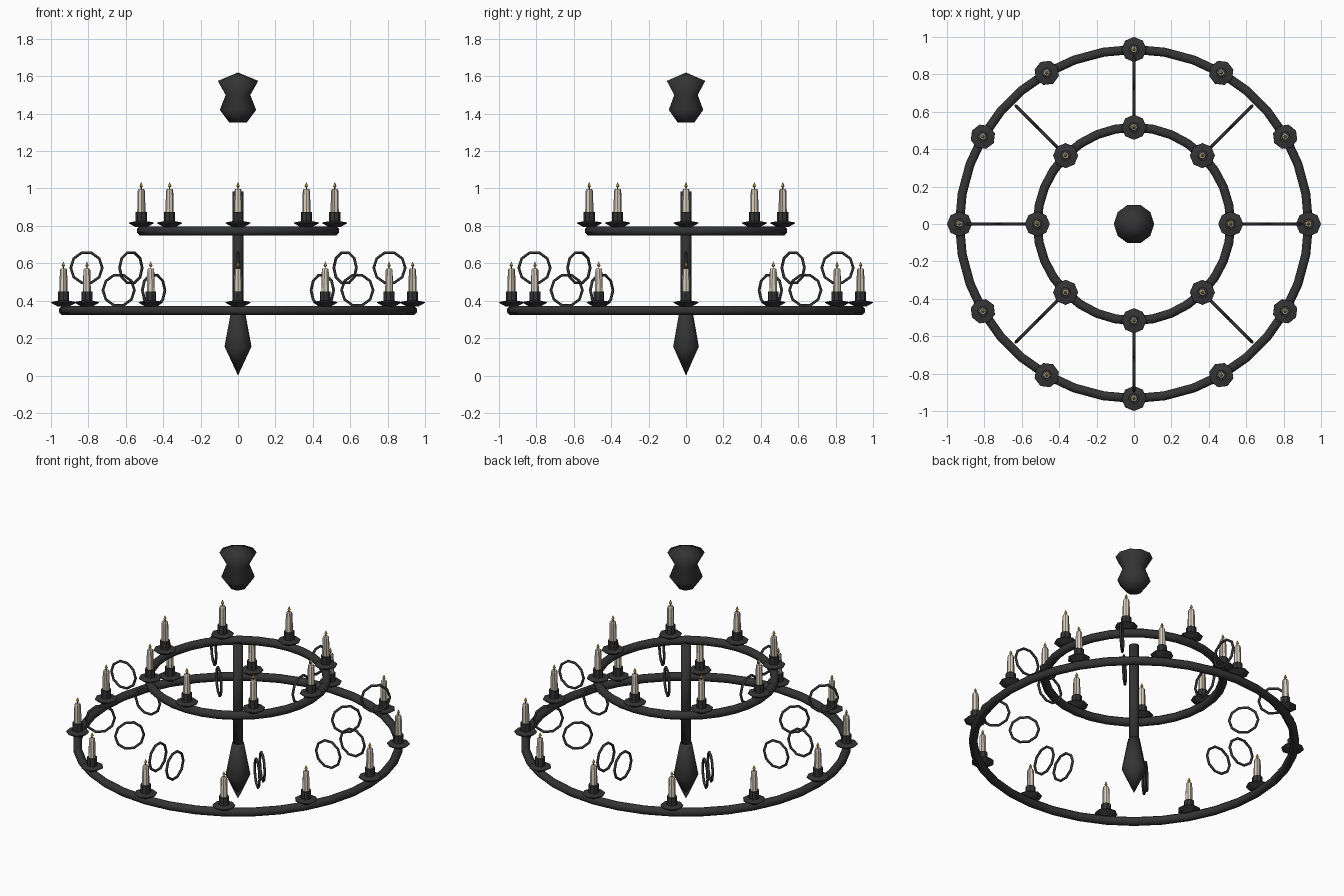
import bpy, bmesh, math

if "Cube" in bpy.data.objects:
    bpy.data.objects.remove(bpy.data.objects["Cube"])

def material(name, rgb):
    m = bpy.data.materials.new(name)
    m.diffuse_color = (*rgb, 1)
    m.use_nodes = True
    m.node_tree.nodes["Principled BSDF"].inputs["Base Color"].default_value = m.diffuse_color
    return m

IRON = material("dark iron", (0.034, 0.034, 0.035))
WAX = material("ivory wax", (0.72, 0.65, 0.54))
WAX_DARK = material("shaded wax drips", (0.42, 0.37, 0.30))
FLAME = material("golden flame", (0.85, 0.55, 0.12))
WICK = material("black wick", (0.02, 0.017, 0.014))

def finish(bm, name, mats, smooth=False):
    bmesh.ops.recalc_face_normals(bm, faces=bm.faces)
    me = bpy.data.meshes.new(name)
    bm.to_mesh(me)
    bm.free()
    for m in mats:
        me.materials.append(m)
    for p in me.polygons:
        p.use_smooth = smooth
    return me

def lathe(name, profile, sides, mats, mat_rule=None, smooth=False):
    """Spin (radius, z) points around z; radius 0 makes a tip, other ends are capped."""
    bm = bmesh.new()
    rings = []
    for r, z in profile:
        if r == 0:
            rings.append([bm.verts.new((0, 0, z))])
        else:
            rings.append([bm.verts.new((r * math.cos(2 * math.pi * k / sides),
                                        r * math.sin(2 * math.pi * k / sides), z))
                          for k in range(sides)])
    for a, b in zip(rings, rings[1:]):
        for k in range(sides):
            n = (k + 1) % sides
            if len(a) == 1:
                f = bm.faces.new((a[0], b[n], b[k]))
            elif len(b) == 1:
                f = bm.faces.new((a[k], a[n], b[0]))
            else:
                f = bm.faces.new((a[k], a[n], b[n], b[k]))
            if mat_rule:
                f.material_index = mat_rule(k)
    for ring in (rings[0], rings[-1]):
        if len(ring) > 1:
            bm.faces.new(ring)
    return finish(bm, name, mats, smooth)

def torus(name, major, minor, seg, sides):
    bm = bmesh.new()
    v = []
    for i in range(seg):
        a = 2 * math.pi * i / seg
        row = []
        for j in range(sides):
            b = 2 * math.pi * (j + 0.5) / sides
            r = major + minor * math.cos(b)
            row.append(bm.verts.new((r * math.cos(a), r * math.sin(a), minor * math.sin(b))))
        v.append(row)
    for i in range(seg):
        for j in range(sides):
            i2, j2 = (i + 1) % seg, (j + 1) % sides
            bm.faces.new((v[i][j], v[i2][j], v[i2][j2], v[i][j2]))
    return finish(bm, name, [IRON], True)

def place(name, mesh, loc=(0, 0, 0), rot=(0, 0, 0)):
    ob = bpy.data.objects.new(name, mesh)
    ob.location = loc
    ob.rotation_euler = rot
    bpy.context.collection.objects.link(ob)
    return ob

LOW_Z, HIGH_Z = 0.348, 0.773
LOW_R, HIGH_R = 0.933, 0.517

# Ceiling mount, central shaft and pointed finial
place("ceiling_mount", lathe("ceiling_mount", [
    (0.048, 1.354), (0.097, 1.42), (0.066, 1.50), (0.108, 1.575), (0, 1.62)],
    10, [IRON], smooth=True))
place("central_shaft", lathe("central_shaft", [(0.03, 0.34), (0.03, 0.985)],
                             10, [IRON], smooth=True))
place("finial", lathe("finial", [(0, 0), (0.072, 0.155), (0.034, 0.36)],
                      10, [IRON], smooth=True))

# Two hoop tiers
place("lower_hoop", torus("lower_hoop", LOW_R, 0.026, 36, 8), (0, 0, LOW_Z))
place("upper_hoop", torus("upper_hoop", HIGH_R, 0.026, 32, 8), (0, 0, HIGH_Z))

# Decorative link rings standing in eight radial planes
link = torus("link_ring", 0.085, 0.008, 10, 5)
for i in range(8):
    a = i * math.pi / 4
    for tag, r, z in (("outer", 0.81, 0.576), ("inner", 0.638, 0.456)):
        place(f"{tag}_link_{i}", link, (r * math.cos(a), r * math.sin(a), z),
              (math.pi / 2, 0, a))

# Shared candle meshes, heights measured from the hoop centre
holder = lathe("holder", [(0.030, 0.020), (0.067, 0.041), (0.066, 0.045), (0.030, 0.052),
                          (0.030, 0.102), (0.020, 0.102)], 8, [IRON])
wax = lathe("candle", [(0.022, 0.095), (0.021, 0.16), (0.019, 0.215), (0.015, 0.224)], 8,
            [WAX, WAX_DARK], lambda k: 1 if k % 3 == 2 else 0)
wick = lathe("wick", [(0.003, 0.22), (0.003, 0.234)], 4, [WICK])
flame = lathe("flame", [(0, 0.229), (0.010, 0.239), (0.006, 0.249), (0, 0.262)], 5, [FLAME])

# Candles around each tier
for tier, count, r, z in (("lower", 12, LOW_R, LOW_Z), ("upper", 8, HIGH_R, HIGH_Z)):
    for i in range(count):
        a = 2 * math.pi * i / count
        loc = (r * math.cos(a), r * math.sin(a), z)
        for part, mesh in (("holder", holder), ("candle", wax), ("wick", wick), ("flame", flame)):
            place(f"{tier}_{part}_{i}", mesh, loc, (0, 0, a))
